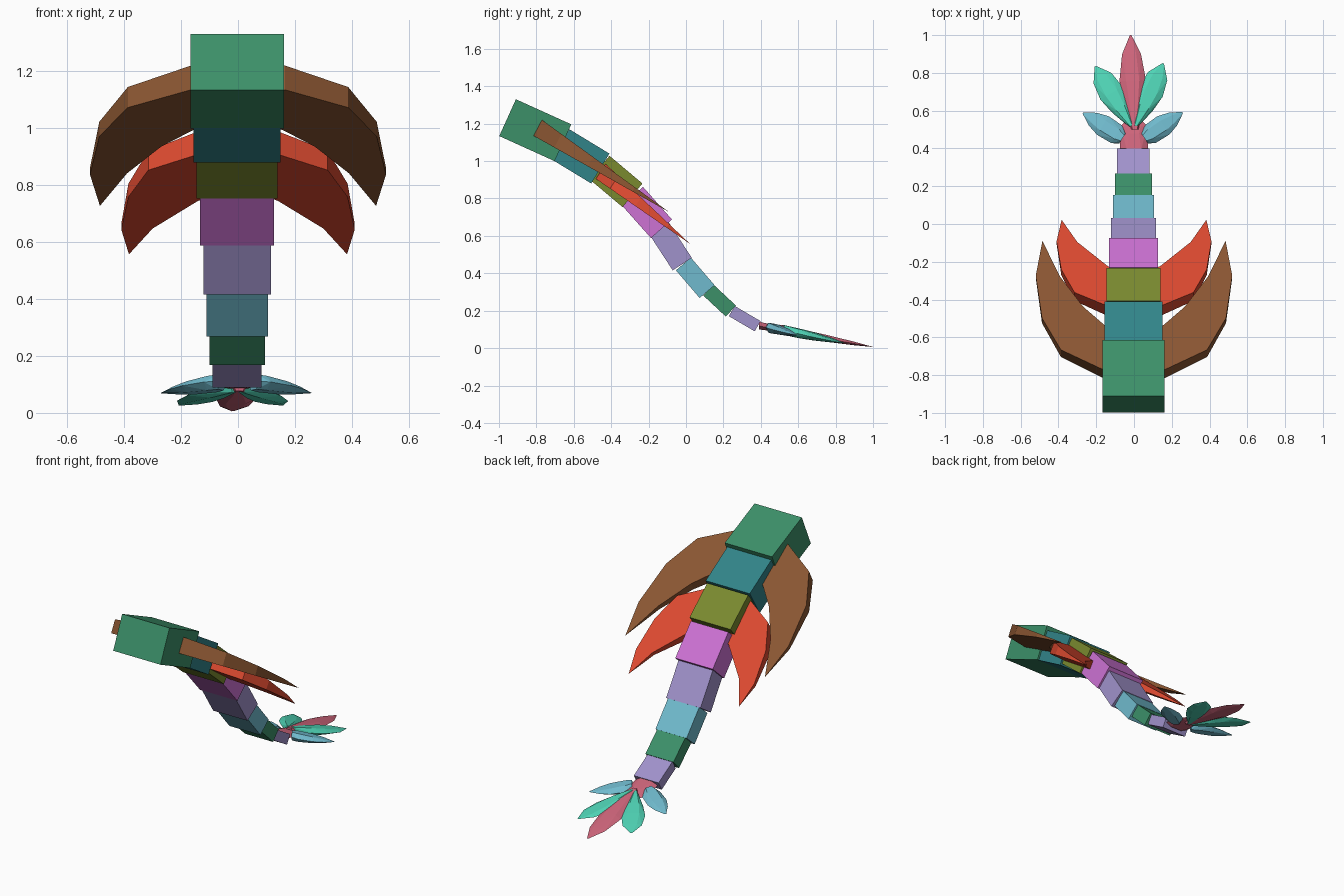
import bpy, bmesh, math
from mathutils import Vector, Matrix

if "Cube" in bpy.data.objects:
    bpy.data.objects.remove(bpy.data.objects["Cube"], do_unlink=True)


def material(name, code):
    """Flat colour from a hex code, converted to linear."""
    lin = []
    for i in (0, 2, 4):
        c = int(code[i:i + 2], 16) / 255
        lin.append(c / 12.92 if c <= 0.04 else ((c + 0.055) / 1.055) ** 2.4)
    m = bpy.data.materials.new(name)
    m.use_nodes = True
    m.diffuse_color = (*lin, 1)
    m.node_tree.nodes["Principled BSDF"].inputs["Base Color"].default_value = (*lin, 1)
    return m


green = material("green", "3C9069")
teal = material("teal", "318489")
olive = material("olive", "7A8A2F")
orchid = material("orchid", "CD72D4")
lavender = material("lavender", "A092CB")
blue = material("sky blue", "70BACD")
brown = material("brown", "8B5632")
red = material("red", "DD4A30")
aqua = material("aqua", "4FD3B5")
rose = material("rose", "D0667C")


def add_object(name, bm, mat):
    bmesh.ops.recalc_face_normals(bm, faces=bm.faces)
    mesh = bpy.data.meshes.new(name)
    bm.to_mesh(mesh)
    bm.free()
    mesh.materials.append(mat)
    ob = bpy.data.objects.new(name, mesh)
    bpy.context.collection.objects.link(ob)
    return ob


def segment(name, mat, front, rear, width, height):
    """Box whose axis runs between two (y, z) points."""
    a, b = Vector((0, *front)), Vector((0, *rear))
    d = b - a
    bm = bmesh.new()
    bmesh.ops.create_cube(bm, size=1)
    bm.transform(Matrix.Translation((a + b) / 2 + Vector((-0.003, 0, 0)))
                 @ Matrix.Rotation(math.atan2(d.z, d.y), 4, 'X')
                 @ Matrix.Diagonal((width, d.length, height, 1)))
    add_object(name, bm, mat)


# Body: tapering chain of boxes
segment("head_block", green, (-.954, 1.232), (-.658, 1.098), .328, .216)
segment("body_segment_1", teal, (-.672, 1.09), (-.458, .96), .306, .187)
segment("body_segment_2", olive, (-.462, .965), (-.286, .817), .284, .165)
segment("body_segment_3", orchid, (-.286, .812), (-.131, .638), .26, .15)
segment("body_segment_4", lavender, (-.143, .638), (-.02, .449), .238, .122)
segment("body_segment_5", blue, (-.014, .45), (.113, .302), .216, .105)
segment("tail_segment_1", green, (.12, .31), (.24, .198), .195, .08)
segment("tail_segment_2", lavender, (.245, .198), (.383, .117), .172, .063)


def fin(name, mat, side, top, bottom, tip, outline):
    """Wedge plate: outline of (x, fraction towards tip), thinning to the tip."""
    bm = bmesh.new()
    top, bottom, tip = Vector(top), Vector(bottom), Vector(tip)
    rings = []
    for root in (top, bottom):
        rings.append([bm.verts.new((side * x, *root.lerp(tip, s))) for x, s in outline])
    n = len(outline)
    for ring in rings:
        bm.faces.new(ring)
    for i in range(n):
        j = (i + 1) % n
        bm.faces.new((rings[0][i], rings[0][j], rings[1][j], rings[1][i]))
    bmesh.ops.remove_doubles(bm, verts=bm.verts, dist=0.0005)
    add_object(name, bm, mat)


front_outline = [(.1, 0), (.165, 0), (.387, .153), (.487, .4), (.52, .73),
                 (.485, 1), (.39, .72), (.27, .49), (.16, .35), (.1, .3)]
rear_outline = [(.1, 0), (.15, 0), (.315, .15), (.385, .42), (.41, .75),
                (.383, 1), (.3, .74), (.14, .46), (.1, .42)]
for side, label in ((1, "left"), (-1, "right")):
    fin("front_fin_" + label, brown, side, (-.77, 1.22), (-.815, 1.135),
        (-.09, .727), front_outline)
    fin("rear_fin_" + label, red, side, (-.43, .985), (-.482, .905),
        (.022, .557), rear_outline)


def fan_height(x, y):
    return .007 + .19 * (1 - y) - .06 * abs(x)


def petal(name, mat, base, tip, profile, thick):
    """Faceted leaf: hull of hexagonal rings given as (fraction, half width)."""
    bm = bmesh.new()
    base, tip = Vector(base), Vector(tip)
    d = (tip - base).normalized()
    across = Vector((-d.y, d.x))
    for t, w in profile:
        h = thick * (1 - t * t)
        for u, v in ((-1, 0), (1, 0), (-.5, 1), (.5, 1), (-.5, -1), (.5, -1)):
            p = base.lerp(tip, t) + across * (w * u)
            bm.verts.new((p.x, p.y, max(.001, fan_height(p.x, p.y) + h * v)))
    res = bmesh.ops.convex_hull(bm, input=bm.verts)
    loose = set(res["geom_interior"]) | set(res["geom_unused"])
    bmesh.ops.delete(bm, geom=[g for g in loose if isinstance(g, bmesh.types.BMVert)],
                     context='VERTS')
    add_object(name, bm, mat)


# Tail fan: hub and five petals
petal("fan_hub", rose, (0, .39), (0, .57),
      [(0, .075), (.5, .055), (.72, .07), (1, .02)], .021)
leaf = [(0, .012), (.3, .05), (.55, .068), (.8, .055), (1, .004)]
petal("fan_petal_middle", rose, (.005, .5), (-.018, 1),
      [(0, .025), (.2, .035), (.52, .07), (.8, .05), (1, .004)], .024)
petal("fan_petal_inner_left", aqua, (.01, .52), (.155, .85), leaf, .026)
petal("fan_petal_inner_right", aqua, (-.015, .52), (-.205, .835), leaf, .026)
short_leaf = [(0, .035), (.15, .055), (.5, .058), (.75, .04), (1, .004)]
petal("fan_petal_outer_left", blue, (.055, .455), (.257, .59), short_leaf, .026)
petal("fan_petal_outer_right", blue, (-.06, .455), (-.27, .588), short_leaf, .026)
